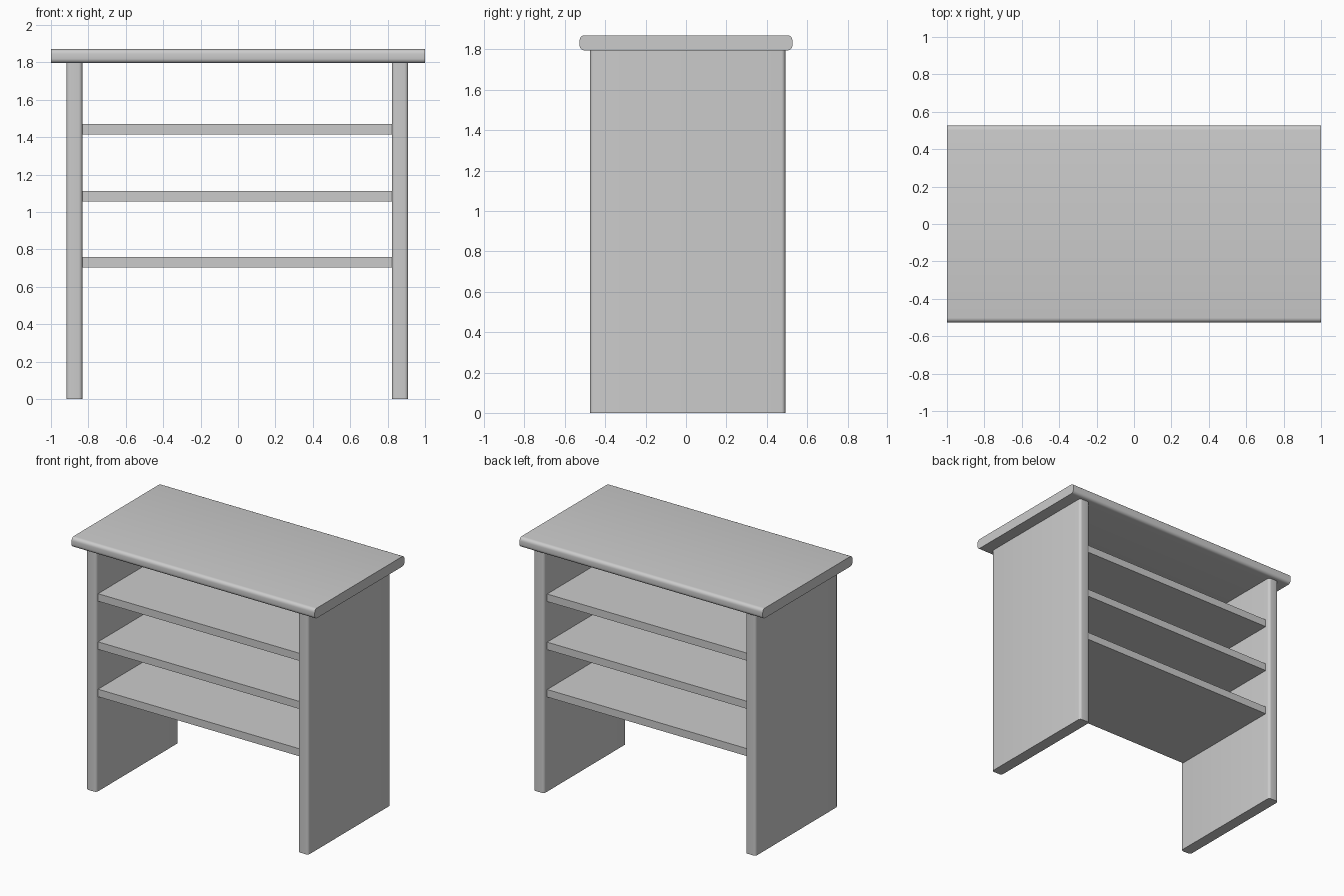
import bpy
import bmesh

if "Cube" in bpy.data.objects:
    bpy.data.objects.remove(bpy.data.objects["Cube"])


def board(name, x, y, z, round_axis=None, radius=0.02):
    """Box from (min, max) ranges; edges running along round_axis are rounded."""
    bm = bmesh.new()
    bmesh.ops.create_cube(bm, size=1)
    for v in bm.verts:
        v.co = [r[0] if c < 0 else r[1] for c, r in zip(v.co, (x, y, z))]
    if round_axis is not None:
        edges = [e for e in bm.edges
                 if abs((e.verts[0].co - e.verts[1].co).normalized()[round_axis]) > 0.9]
        bmesh.ops.bevel(bm, geom=edges, offset=radius, segments=5,
                        profile=0.5, affect='EDGES')
    bmesh.ops.recalc_face_normals(bm, faces=bm.faces)
    mesh = bpy.data.meshes.new(name)
    bm.to_mesh(mesh)
    bm.free()
    obj = bpy.data.objects.new(name, mesh)
    bpy.context.collection.objects.link(obj)
    if round_axis is not None:
        bpy.ops.object.select_all(action='DESELECT')
        obj.select_set(True)
        bpy.context.view_layer.objects.active = obj
        bpy.ops.object.shade_smooth_by_angle()
    return obj


# Table top with rounded long edges
board("table_top", (-1, 1), (-0.527, 0.527), (1.795, 1.87), 0, 0.025)

# Side panels with rounded vertical edges
board("left_panel", (-0.917, -0.832), (-0.475, 0.492), (0, 1.795), 2)
board("right_panel", (0.823, 0.91), (-0.475, 0.492), (0, 1.795), 2)

# Three plain shelves between the panels
for i, z in enumerate((0.703, 1.055, 1.413)):
    board(f"shelf_{i + 1}", (-0.832, 0.823), (-0.455, 0.455), (z, z + 0.056))
